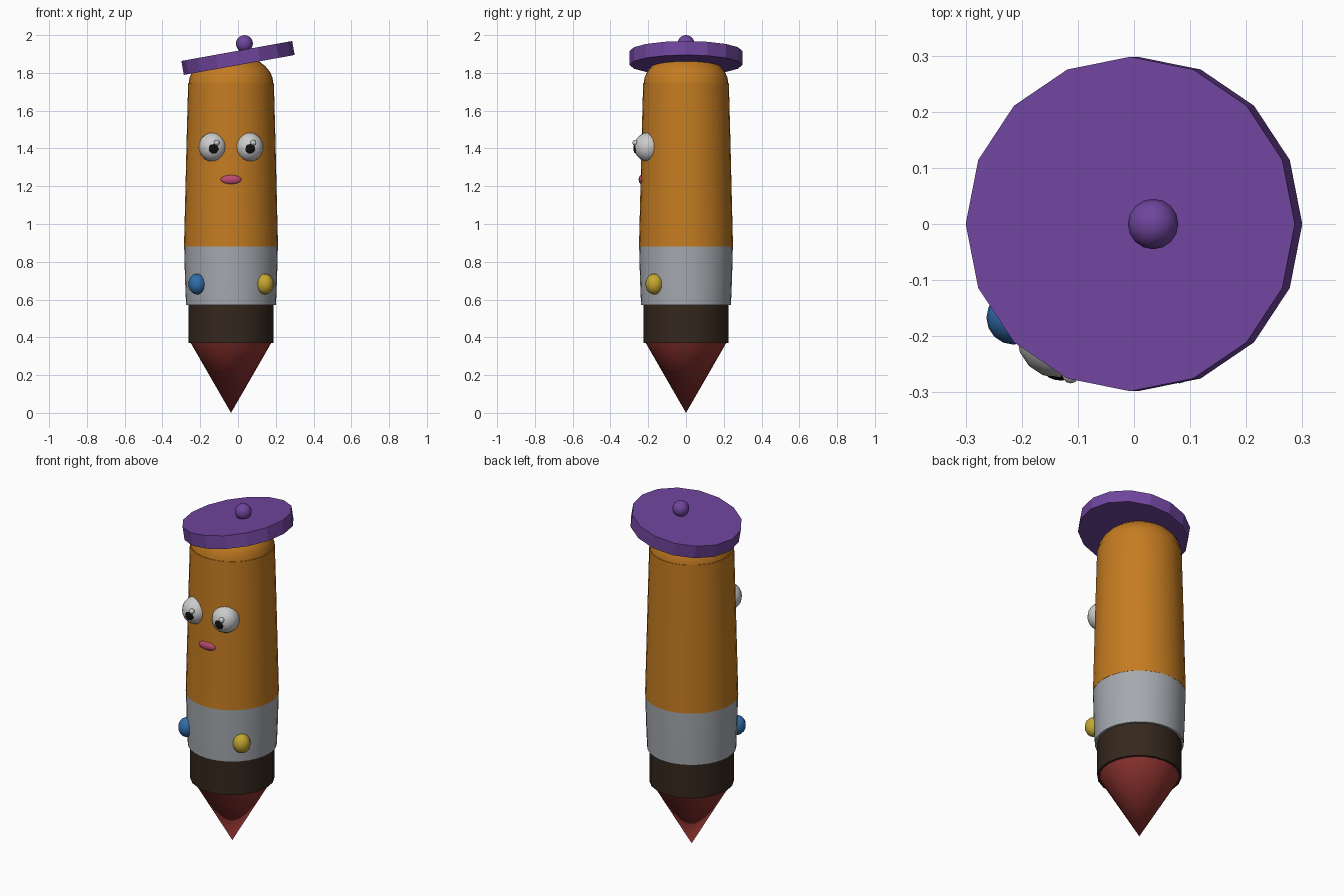
import bpy
from math import radians, cos, sin, pi

if "Cube" in bpy.data.objects:
    bpy.data.objects.remove(bpy.data.objects["Cube"])

AXIS = -0.037  # x of the body's centre line


def material(name, r, g, b):
    m = bpy.data.materials.new(name)
    m.diffuse_color = (r, g, b, 1)
    m.use_nodes = True
    m.node_tree.nodes["Principled BSDF"].inputs["Base Color"].default_value = m.diffuse_color
    return m


ORANGE = material("orange", 0.55, 0.2, 0.015)
GREY = material("grey", 0.38, 0.4, 0.43)
BROWN = material("brown", 0.035, 0.02, 0.012)
RED = material("red", 0.28, 0.035, 0.03)
PURPLE = material("purple", 0.16, 0.06, 0.34)
WHITE = material("white", 0.8, 0.8, 0.8)
BLACK = material("black", 0.005, 0.005, 0.005)
PINK = material("pink", 0.5, 0.07, 0.16)
BLUE = material("blue", 0.03, 0.15, 0.4)
YELLOW = material("yellow", 0.55, 0.38, 0.03)


def finish(ob, name, mat, angle=40):
    ob.name = name
    ob.data.materials.append(mat)
    if angle:
        bpy.ops.object.shade_smooth_by_angle(angle=radians(angle))
    return ob


def lathe(name, mat, profile, sides):
    """Revolve (radius, z) points around the body axis; the ends are closed."""
    verts, faces = [], []
    for r, z in profile:
        for i in range(sides):
            a = 2 * pi * i / sides
            verts.append((r * cos(a), r * sin(a), z))
    for k in range(len(profile) - 1):
        for i in range(sides):
            j = (i + 1) % sides
            faces.append((k * sides + i, k * sides + j,
                          (k + 1) * sides + j, (k + 1) * sides + i))
    faces.append(tuple(reversed(range(sides))))
    faces.append(tuple(range((len(profile) - 1) * sides, len(profile) * sides)))
    me = bpy.data.meshes.new(name)
    me.from_pydata(verts, [], faces)
    ob = bpy.data.objects.new(name, me)
    ob.location.x = AXIS
    bpy.context.collection.objects.link(ob)
    bpy.ops.object.select_all(action='DESELECT')
    ob.select_set(True)
    bpy.context.view_layer.objects.active = ob
    return finish(ob, name, mat)


def ball(name, mat, loc, size, segments=16, rings=10):
    bpy.ops.mesh.primitive_uv_sphere_add(segments=segments, ring_count=rings,
                                         radius=1, location=loc)
    ob = bpy.context.object
    ob.scale = size
    return finish(ob, name, mat, 60)


# Pointed foot
bpy.ops.mesh.primitive_cone_add(vertices=24, radius1=0.213, radius2=0, depth=0.37,
                                location=(AXIS, 0, 0.185), rotation=(pi, 0, 0))
finish(bpy.context.object, "pointed_foot", RED)

# Body sections
lathe("dark_band", BROWN, [(0.226, 0.37), (0.226, 0.57)], 20)
lathe("grey_band", GREY, [(0.238, 0.57), (0.244, 0.72), (0.248, 0.88)], 32)
lathe("upper_body", ORANGE, [(0.249, 0.88), (0.241, 1.2), (0.235, 1.45), (0.227, 1.745)], 32)
dome = [(0.224 * cos(a), 1.745 + 0.155 * sin(a)) for a in (radians(d) for d in range(0, 86, 12))]
lathe("head_dome", ORANGE, dome, 32)

# Tilted flat cap with its bobble
bpy.ops.mesh.primitive_cylinder_add(vertices=16, radius=0.298, depth=0.075,
                                    location=(0, 0, 1.879), rotation=(0, radians(-10.2), 0))
finish(bpy.context.object, "cap", PURPLE, 0)
ball("cap_bobble", PURPLE, (0.034, 0, 1.955), (0.045, 0.045, 0.045))

# Eyes
for side, label in ((-1, "left"), (1, "right")):
    x = AXIS + side * 0.097
    ball(label + "_eye", WHITE, (x, -0.2, 1.407), (0.075, 0.075, 0.077))
    ball(label + "_pupil", BLACK, (x + 0.004, -0.266, 1.4), (0.027, 0.013, 0.027), 12, 8)
    ball(label + "_glint", WHITE, (x + 0.021, -0.269, 1.43), (0.015, 0.015, 0.015), 12, 8)

# Mouth
ball("mouth", PINK, (AXIS, -0.233, 1.235), (0.056, 0.018, 0.025), 12, 8)

# Side buttons
for side, label, mat in ((-1, "left", BLUE), (1, "right", YELLOW)):
    ball(label + "_button", mat, (AXIS + side * 0.178, -0.167, 0.682), (0.048, 0.048, 0.055))
